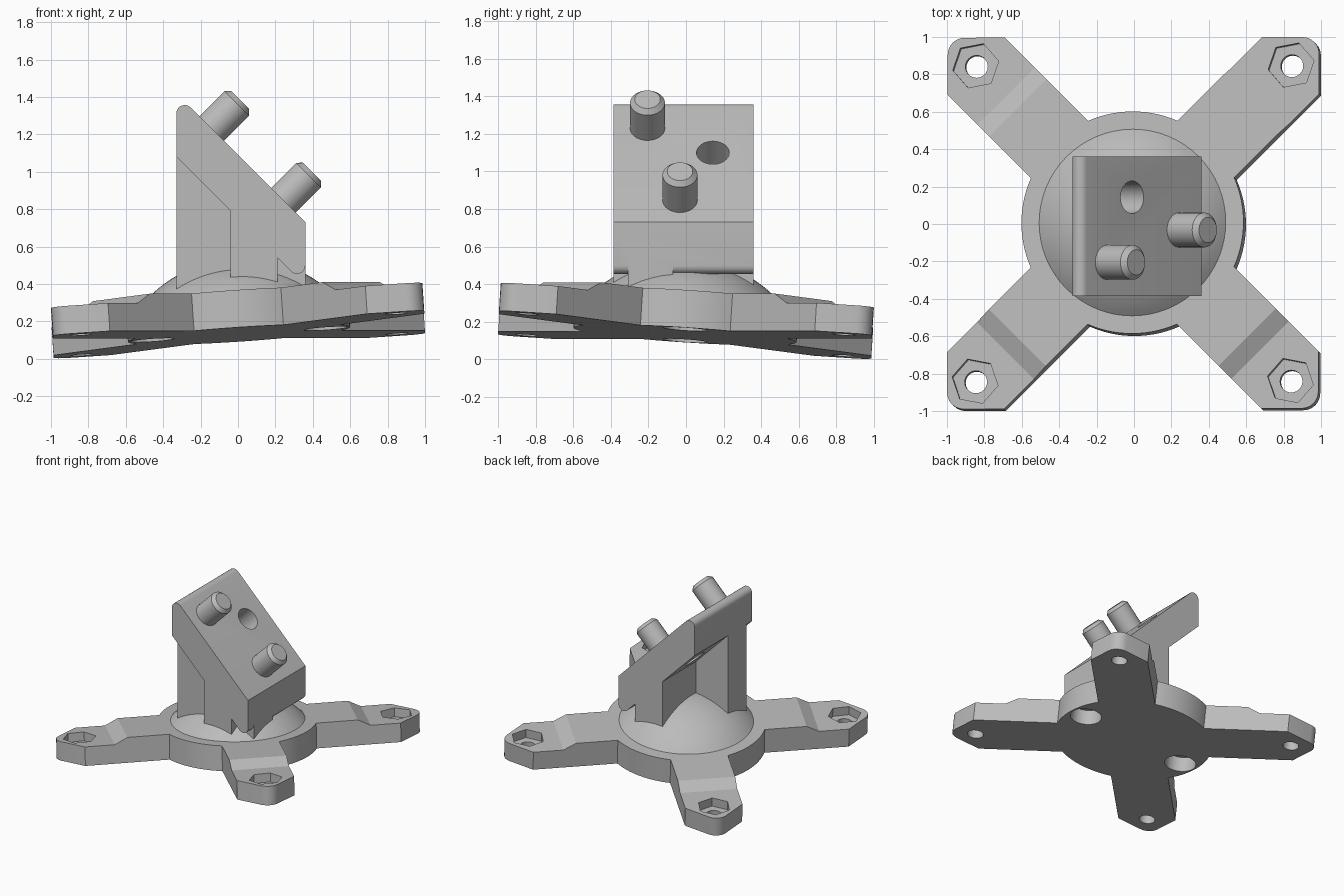
import bpy, bmesh
from math import sin, cos, pi, asin, radians, sqrt
from mathutils import Matrix, Vector

if "Cube" in bpy.data.objects:
    bpy.data.objects.remove(bpy.data.objects["Cube"])

grey = bpy.data.materials.new("plain grey")
grey.use_nodes = True
grey.diffuse_color = (0.5, 0.5, 0.5, 1)
grey.node_tree.nodes["Principled BSDF"].inputs["Base Color"].default_value = (0.5, 0.5, 0.5, 1)


def finish(name, bm, matrix=Matrix()):
    bmesh.ops.recalc_face_normals(bm, faces=bm.faces)
    mesh = bpy.data.meshes.new(name)
    bm.transform(matrix)
    bm.to_mesh(mesh)
    bm.free()
    mesh.materials.append(grey)
    obj = bpy.data.objects.new(name, mesh)
    bpy.context.collection.objects.link(obj)
    return obj


def prism(name, outline, low, high, matrix=Matrix()):
    """Extrude a flat outline from z=low to z=high."""
    bm = bmesh.new()
    face = bm.faces.new([bm.verts.new((x, y, low)) for x, y in outline])
    top = bmesh.ops.extrude_face_region(bm, geom=[face])["geom"]
    verts = [v for v in top if isinstance(v, bmesh.types.BMVert)]
    bmesh.ops.translate(bm, verts=verts, vec=(0, 0, high - low))
    return finish(name, bm, matrix)


def arc(cx, cy, r, start, end, steps):
    return [(cx + r * cos(a), cy + r * sin(a)) for a in
            (radians(start + (end - start) * i / steps) for i in range(steps + 1))]


def circle(cx, cy, r, sides, turn=0):
    return arc(cx, cy, r, turn, turn + 360, sides)[:-1]


def lathe(name, profile, steps, matrix=Matrix()):
    """Spin a (radius, height) profile that starts and ends on the axis."""
    bm = bmesh.new()
    verts = [bm.verts.new((r, 0, z)) for r, z in profile]
    edges = [bm.edges.new(pair) for pair in zip(verts, verts[1:])]
    bmesh.ops.spin(bm, geom=verts + edges, cent=(0, 0, 0), axis=(0, 0, 1),
                   angle=2 * pi, steps=steps, use_merge=True)
    bmesh.ops.remove_doubles(bm, verts=bm.verts, dist=1e-5)
    return finish(name, bm, matrix)


def boolean(target, tool, operation):
    mod = target.modifiers.new(operation, "BOOLEAN")
    mod.operation, mod.object, mod.solver = operation, tool, "EXACT"
    bpy.context.view_layer.objects.active = target
    bpy.ops.object.modifier_apply(modifier=mod.name)
    bpy.data.objects.remove(tool)


def smooth(obj):
    bpy.ops.object.select_all(action="DESELECT")
    obj.select_set(True)
    bpy.context.view_layer.objects.active = obj
    bpy.ops.object.shade_smooth_by_angle(angle=radians(25))


# Tilted frame shared by the base plate and the dome
normal = Vector((-0.067, 0.065, 1)).normalized()
tilt = Matrix.Translation((0.005, -0.005, 0.13)) @ \
    Vector((0, 0, 1)).rotation_difference(normal).to_matrix().to_4x4()

# Base plate: disc with four diagonal arms whose ends fit a rounded square
DISC, HALF, EDGE, ROUND, THICK = 0.595, 0.216, 0.995, 0.09, 0.2
spread = asin(HALF / DISC) * 180 / pi
side = EDGE - HALF * sqrt(2)
corner = EDGE - ROUND
outline = []
for k in range(4):
    turn = Matrix.Rotation(k * pi / 2, 2)
    arm = [(EDGE, side)] + arc(corner, corner, ROUND, 0, 90, 6) + [(side, EDGE)]
    rim = arc(0, 0, DISC, 45 + spread, 135 - spread, 14)
    outline += [tuple(turn @ Vector(p)) for p in arm + rim]
base = prism("base_plate", outline, 0, THICK)

# Lowered arm ends with a short ramp
step = [(0.775, 0.25), (0.965, 0.15), (1.6, 0.15), (1.6, 0.25)]
upright = Matrix.Rotation(pi / 2, 4, "X")
for k in range(4):
    spin = Matrix.Rotation(pi / 4 + k * pi / 2, 4, "Z")
    boolean(base, prism("step_cutter", step, -0.4, 0.4, spin @ upright), "DIFFERENCE")

# Screw holes with hexagonal nut pockets
for sx in (-1, 1):
    for sy in (-1, 1):
        x, y = 0.845 * sx, 0.845 * sy
        boolean(base, prism("nut_cutter", circle(x, y, 0.125, 6, 11 * sy), 0.08, 0.3), "DIFFERENCE")
        boolean(base, prism("hole_cutter", circle(x, y, 0.06, 24), -0.1, 0.3), "DIFFERENCE")

# Two blind sockets underneath
for sx in (-1, 1):
    boolean(base, prism("socket_cutter", circle(0.465 * sx, 0, 0.118, 32), -0.1, 0.12), "DIFFERENCE")
base.data.transform(tilt)
smooth(base)

# Spherical cap on the disc
cap = [(0, THICK - 0.02), (0.5, THICK - 0.02)] + arc(0, THICK - 0.5, sqrt(0.5), 45, 90, 14)
smooth(lathe("dome", cap, 64, tilt))

# Bracket: sloped slab carried by two crossing walls
LEFT, RIGHT, FACE, UNDER, R = -0.33, 0.36, 1.09, 0.75, 0.045
slab = arc(LEFT + R, FACE - R * sqrt(2) - LEFT - R, R, 180, 45, 8) \
    + [(RIGHT, FACE - RIGHT)] \
    + arc(RIGHT - R, UNDER + R * sqrt(2) - RIGHT + R, R, 360, 225, 8) \
    + [(LEFT, UNDER - LEFT)]
FRONT, BACK = -0.385, 0.36
bracket = prism("bracket", slab, -BACK, -FRONT, upright)
MIDDLE = 0.92
for name, x0, x1, y0, y1 in (("long_wall", LEFT, RIGHT, -0.31, -0.07),
                             ("cross_wall", -0.04, 0.21, FRONT, BACK)):
    wall = [(x0, 0.25), (x1, 0.25), (x1, MIDDLE - x1), (x0, MIDDLE - x0)]
    boolean(bracket, prism(name, wall, -y1, -y0, upright), "UNION")


def on_slope(x, y):
    """Frame on the sloped face with z pointing out of it."""
    return Matrix.Translation((x, y, FACE - x)) @ Matrix.Rotation(pi / 4, 4, "Y")


# Through hole in the slab
hole = prism("slab_hole_cutter", circle(0, 0, 0.087, 32), -0.4, 0.2, on_slope(-0.01, 0.143))
boolean(bracket, hole, "DIFFERENCE")
smooth(bracket)

# Chamfered pegs standing on the slope
peg = [(0, -0.05), (0.093, -0.05), (0.093, 0.19), (0.068, 0.216), (0, 0.216)]
for name, x, y in (("upper_peg", -0.141, -0.205), ("lower_peg", 0.2425, -0.032)):
    smooth(lathe(name, peg, 32, on_slope(x, y)))
